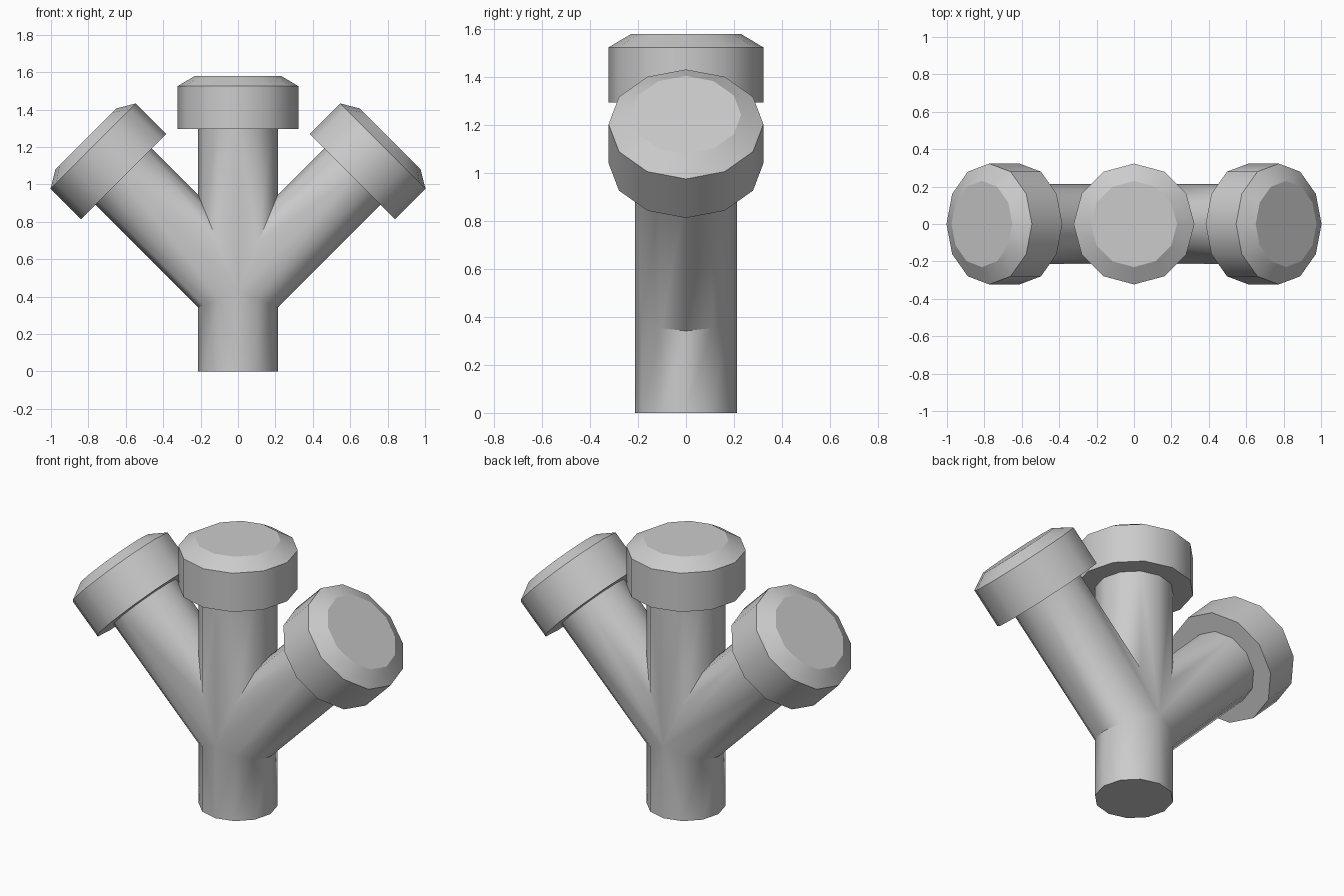
import bpy, bmesh, math
from mathutils import Matrix, Vector

cube = bpy.data.objects.get("Cube")
if cube:
    bpy.data.objects.remove(cube, do_unlink=True)

SIDES = 12
PIPE_R, CAP_R, CAP_TOP_R = 0.213, 0.323, 0.23
HUB = Vector((0, 0, 0.43))            # where all pipe axes meet
CAP_BASE, CAP_SHOULDER, CAP_TOP = 0.865, 1.095, 1.15   # distances from the hub

grey = bpy.data.materials.new("plain grey")
grey.use_nodes = True
grey.diffuse_color = (0.6, 0.6, 0.6, 1)
grey.node_tree.nodes["Principled BSDF"].inputs["Base Color"].default_value = (0.6, 0.6, 0.6, 1)


def tilt(degrees):
    """Place a local z axis at the hub, leaning towards +x."""
    return Matrix.Translation(HUB) @ Matrix.Rotation(math.radians(degrees), 4, 'Y')


def lathe(profile, matrix, cap_start, cap_end):
    """Twelve-sided turned shape from (radius, height) pairs."""
    bm = bmesh.new()
    rings = []
    for r, z in profile:
        angles = [math.tau * i / SIDES for i in range(SIDES)]
        rings.append([bm.verts.new(matrix @ Vector((r * math.cos(a), r * math.sin(a), z)))
                      for a in angles])
    for low, high in zip(rings, rings[1:]):
        for i in range(SIDES):
            j = (i + 1) % SIDES
            bm.faces.new((low[i], low[j], high[j], high[i]))
    if cap_start:
        bm.faces.new(rings[0][::-1])
    if cap_end:
        bm.faces.new(rings[-1])
    return bm


def finish(bm, name, sharp_degrees):
    bmesh.ops.recalc_face_normals(bm, faces=bm.faces)
    for face in bm.faces:
        face.smooth = True
    for edge in bm.edges:
        edge.smooth = edge.calc_face_angle(0) < math.radians(sharp_degrees)
    mesh = bpy.data.meshes.new(name)
    bm.to_mesh(mesh)
    bm.free()
    mesh.materials.append(grey)
    obj = bpy.data.objects.new(name, mesh)
    bpy.context.collection.objects.link(obj)


# Branching pipe: each arm is mitred against its neighbours, then welded
body = bmesh.new()
for angle, length, before, after in ((0, CAP_BASE, 22.5, 22.5),
                                     (45, CAP_BASE, 22.5, 67.5),
                                     (-45, CAP_BASE, 67.5, 22.5),
                                     (180, HUB.z, 67.5, 67.5)):
    arm = lathe([(PIPE_R, -0.7), (PIPE_R, length)], tilt(angle), False, True)
    for cut, side in ((angle - before, -1), (angle + after, 1)):
        normal = tilt(cut).to_3x3() @ Vector((side, 0, 0))
        bmesh.ops.bisect_plane(arm, geom=arm.verts[:] + arm.edges[:] + arm.faces[:],
                               dist=1e-5, plane_co=HUB, plane_no=normal, clear_outer=True)
    temp = bpy.data.meshes.new("arm")
    arm.to_mesh(temp)
    arm.free()
    body.from_mesh(temp)
    bpy.data.meshes.remove(temp)
bmesh.ops.remove_doubles(body, verts=body.verts, dist=1e-4)
finish(body, "branching_pipe", 40)

# Chamfered end caps
for name, angle in (("middle_cap", 0), ("left_cap", 45), ("right_cap", -45)):
    cap = lathe([(CAP_R, CAP_BASE), (CAP_R, CAP_SHOULDER), (CAP_TOP_R, CAP_TOP)],
                tilt(angle), True, True)
    finish(cap, name, 30.3)
